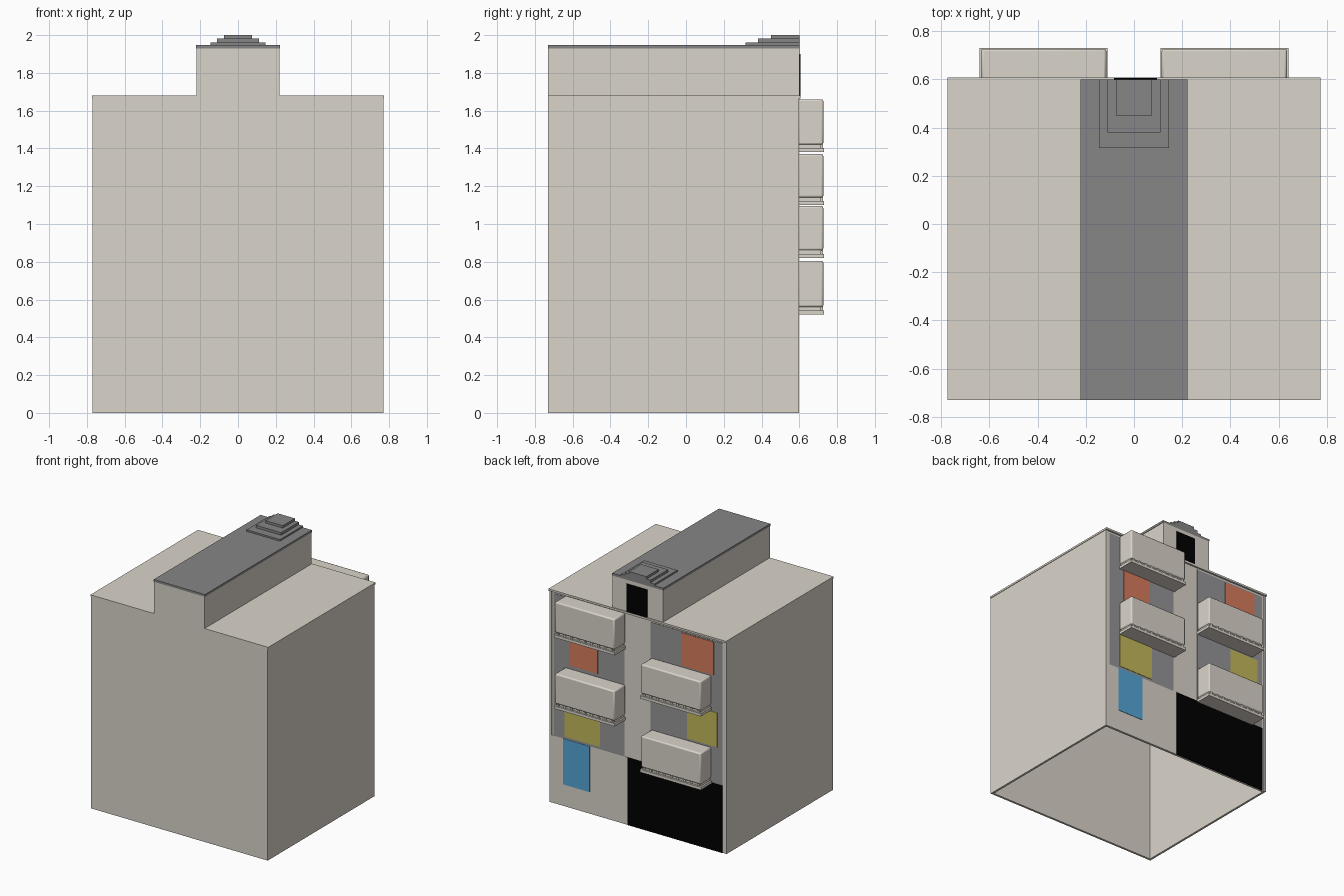
import bpy

if "Cube" in bpy.data.objects:
    bpy.data.objects.remove(bpy.data.objects["Cube"])


def material(name, r, g, b):
    m = bpy.data.materials.new(name)
    m.diffuse_color = (r, g, b, 1)
    m.use_nodes = True
    m.node_tree.nodes["Principled BSDF"].inputs["Base Color"].default_value = m.diffuse_color
    return m


PLASTER = material("beige plaster", 0.70, 0.66, 0.59)
ROOF = material("roof grey", 0.24, 0.24, 0.245)
RENDER = material("wall grey", 0.30, 0.30, 0.31)
BLACK = material("black", 0.0, 0.0, 0.0)
BLUE = material("door blue", 0.09, 0.38, 0.68)
ORANGE = material("window orange", 0.68, 0.20, 0.11)
YELLOW = material("window yellow", 0.55, 0.48, 0.10)


def box(name, x, y, z, mat, bevel=0):
    """Axis-aligned box from (min, max) pairs."""
    bpy.ops.mesh.primitive_cube_add(size=1)
    ob = bpy.context.object
    ob.name = name
    ob.location = [(a + b) / 2 for a, b in (x, y, z)]
    ob.scale = [b - a for a, b in (x, y, z)]
    bpy.ops.object.transform_apply(location=True, scale=True)
    ob.data.materials.append(mat)
    if bevel:
        mod = ob.modifiers.new("soft edges", "BEVEL")
        mod.width = bevel
        mod.segments = 2
        bpy.ops.object.shade_smooth_by_angle()
    return ob


W, FRONT, BACK, TOP, T = 0.77, -0.73, 0.597, 1.665, 0.017

# Hollow block, open underneath
box("front_wall", (-W + T, W - T), (FRONT, FRONT + T), (0, TOP), PLASTER)
for side, name in ((-1, "left_wall"), (1, "right_wall")):
    xs = sorted((side * W, side * (W - T)))
    box(name, xs, (FRONT, BACK), (0, TOP), PLASTER)
box("back_wall", (-W + T, W - T), (BACK - 0.02, BACK - 0.004), (0, TOP), PLASTER)
box("roof_slab", (-W - 0.004, W + 0.004), (FRONT, 0.607), (TOP, 1.68), PLASTER)

# Rooftop house with dark cap and stepped vent
box("roof_house_front", (-0.22, 0.22), (FRONT, 0.15), (1.68, 1.93), PLASTER)
box("roof_house_back", (-0.22, 0.22), (0.15, 0.6), (1.68, 1.93), PLASTER)
box("roof_house_cap", (-0.223, 0.223), (FRONT, 0.6), (1.93, 1.948), ROOF)
steps = ((0.145, 0.315, 1.961), (0.11, 0.38, 1.981), (0.075, 0.45, 2.0))
z = 1.948
for i, (hw, y0, top) in enumerate(steps):
    box(f"vent_step_{i + 1}", (-hw, hw), (y0, 0.6), (z, top), ROOF)
    z = top
box("roof_door", (-0.083, 0.095), (0.6, 0.605), (1.68, 1.9), BLACK)


def plate(name, x, z, mat, layer=1):
    """Thin painted plate on the back wall."""
    y = BACK - 0.004
    return box(name, x, (y, y + 0.003 * layer), z, mat)


# Ground floor: dark garage opening, blue door pane, piers
plate("garage_opening", (-0.735, 0.09), (0, 0.53), BLACK, 2)
plate("entrance_panel", (0.09, W - T), (0, 0.53), PLASTER)
plate("door_pane", (0.42, 0.65), (0.17, 0.53), BLUE, 2)

# Grey flats either side of the plain centre strip
plate("left_flats", (-0.735, -0.11), (0.53, 1.65), RENDER)
plate("right_flats", (0.12, 0.735), (0.53, 1.65), RENDER)

# Coloured windows, staggered between the two sides
plate("right_upper_window", (0.35, 0.60), (1.12, 1.42), ORANGE, 2)
plate("right_lower_window", (0.33, 0.64), (0.55, 0.86), YELLOW, 2)
plate("left_upper_window", (-0.66, -0.38), (1.38, 1.64), ORANGE, 2)
plate("left_lower_window", (-0.69, -0.43), (0.82, 1.09), YELLOW, 2)


def balcony(name, side, z0, z1):
    x0, x1 = sorted((side * 0.11, side * 0.64))
    box(name + "_parapet", (x0 + 0.005, x1 - 0.005), (0.59, 0.727),
        (z0 + 0.04, z1), PLASTER, 0.01)
    box(name + "_core", (x0 + 0.012, x1 - 0.012), (0.59, 0.715),
        (z0 + 0.015, z0 + 0.045), PLASTER)
    box(name + "_slab", (x0, x1), (0.59, 0.73), (z0, z0 + 0.022), PLASTER)
    # Row of small pegs carrying the parapet
    for i in range(9):
        x = x0 + 0.03 + i * (x1 - x0 - 0.06) / 8
        box(f"{name}_peg_{i + 1}", (x - 0.008, x + 0.008), (0.71, 0.724),
            (z0 + 0.02, z0 + 0.042), PLASTER)


for i, (z0, z1) in enumerate(((1.38, 1.66), (1.10, 1.37), (0.82, 1.095), (0.52, 0.805))):
    balcony(f"balcony_{i + 1}", 1 if i % 2 == 0 else -1, z0, z1)
